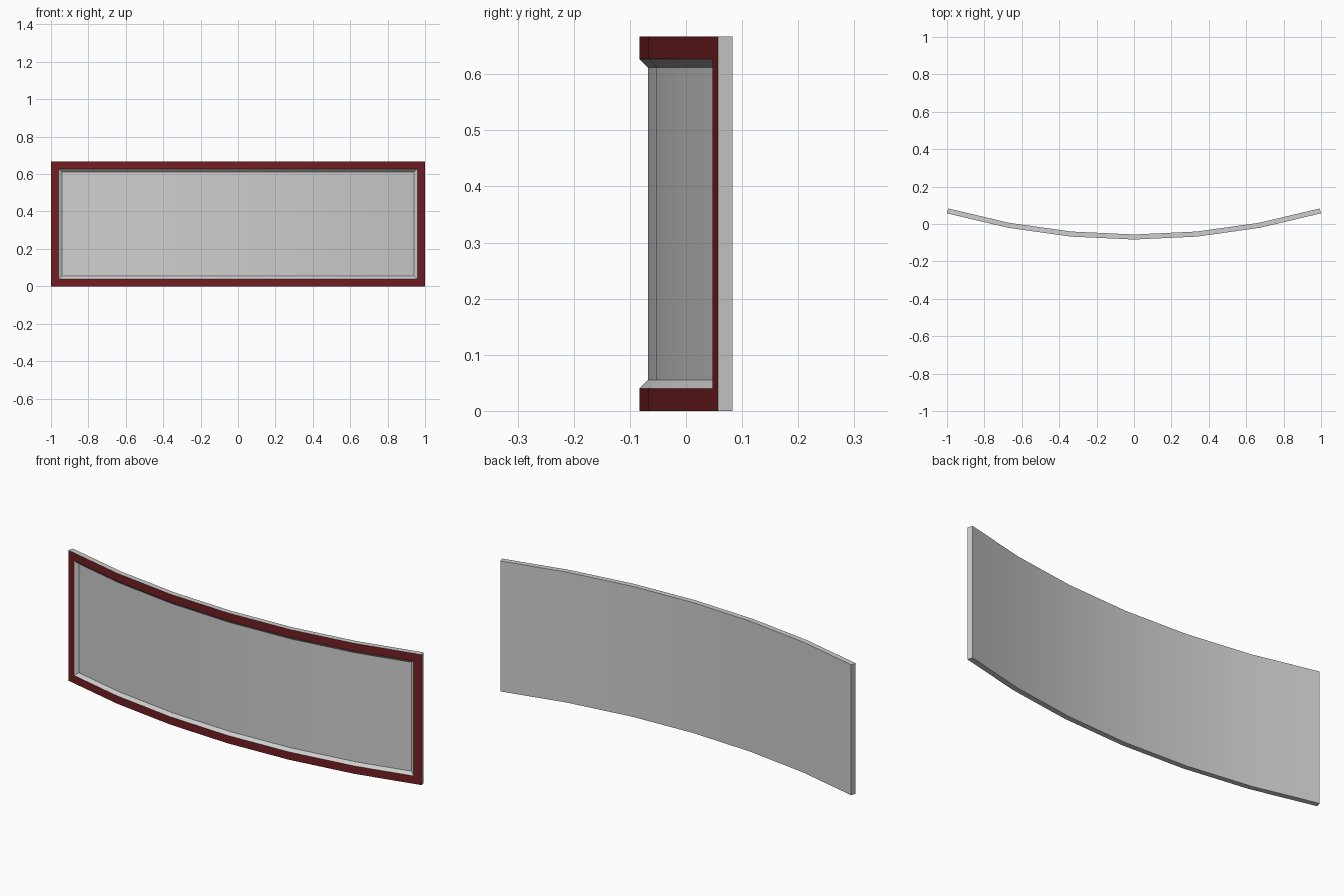
import bpy, bmesh, math

cube = bpy.data.objects.get("Cube")
if cube:
    bpy.data.objects.remove(cube, do_unlink=True)


def make_material(name, rgb):
    mat = bpy.data.materials.new(name)
    mat.use_nodes = True
    mat.diffuse_color = (*rgb, 1)
    mat.node_tree.nodes["Principled BSDF"].inputs["Base Color"].default_value = (*rgb, 1)
    return mat


HEIGHT, THICK, BORDER, RECESS = 0.667, 0.027, 0.04, 0.015
SEGMENTS = 6
FRONT_Y, SAGITTA = -0.083, 0.14
RADIUS = (1 + SAGITTA ** 2) / (2 * SAGITTA)
HALF_ANGLE = math.asin(1 / RADIUS)

# Stations along the faceted arc
angles = [HALF_ANGLE * (2 * i / SEGMENTS - 1) for i in range(SEGMENTS + 1)]
knots = [RADIUS * math.sin(a) for a in angles]


def bend(co):
    """Map a flat slab point (x, depth, z) onto the faceted arc."""
    x, depth, z = co
    i = 0
    while i < SEGMENTS - 1 and x > knots[i + 1]:
        i += 1
    t = (x - knots[i]) / (knots[i + 1] - knots[i])
    ends = []
    for a in angles[i:i + 2]:
        r = RADIUS - depth
        ends.append((r * math.sin(a), FRONT_Y + RADIUS - r * math.cos(a)))
    (x0, y0), (x1, y1) = ends
    return (x0 + t * (x1 - x0), y0 + t * (y1 - y0), z)


# Flat front face, divided into border and centre
bm = bmesh.new()
xs = sorted(knots + [BORDER - 1, 1 - BORDER])
zs = [0, BORDER, HEIGHT - BORDER, HEIGHT]
grid = [[bm.verts.new((x, 0, z)) for z in zs] for x in xs]
front, centre = [], []
for i in range(len(xs) - 1):
    for j in range(len(zs) - 1):
        face = bm.faces.new((grid[i][j], grid[i + 1][j], grid[i + 1][j + 1], grid[i][j + 1]))
        inner = 0 < i < len(xs) - 2 and j == 1
        (centre if inner else front).append(face)

# Slab thickness
extruded = bmesh.ops.extrude_face_region(bm, geom=front + centre, use_keep_orig=True)
for v in extruded["geom"]:
    if isinstance(v, bmesh.types.BMVert):
        v.co.y += THICK

# Recessed panel with a sloped rim, and a coloured border
bm.normal_update()
bmesh.ops.inset_region(bm, faces=centre, thickness=RECESS, use_even_offset=True)
for v in {v for f in centre for v in f.verts}:
    v.co.y += RECESS
for f in front:
    f.material_index = 1

# Curve the slab and merge coplanar faces
for v in bm.verts:
    v.co = bend(v.co)
bmesh.ops.recalc_face_normals(bm, faces=bm.faces)
bmesh.ops.dissolve_limit(bm, angle_limit=0.02, verts=bm.verts, edges=bm.edges,
                         delimit={'MATERIAL'})

mesh = bpy.data.meshes.new("curved_panel")
bm.to_mesh(mesh)
bm.free()
mesh.materials.append(make_material("light_grey", (0.62, 0.62, 0.62)))
mesh.materials.append(make_material("dark_red", (0.17, 0.013, 0.016)))
panel = bpy.data.objects.new("curved_panel", mesh)
bpy.context.collection.objects.link(panel)

# Smooth along the curve, crisp at the corners
bpy.ops.object.select_all(action='DESELECT')
panel.select_set(True)
bpy.context.view_layer.objects.active = panel
bpy.ops.object.shade_smooth_by_angle(angle=math.radians(30))
